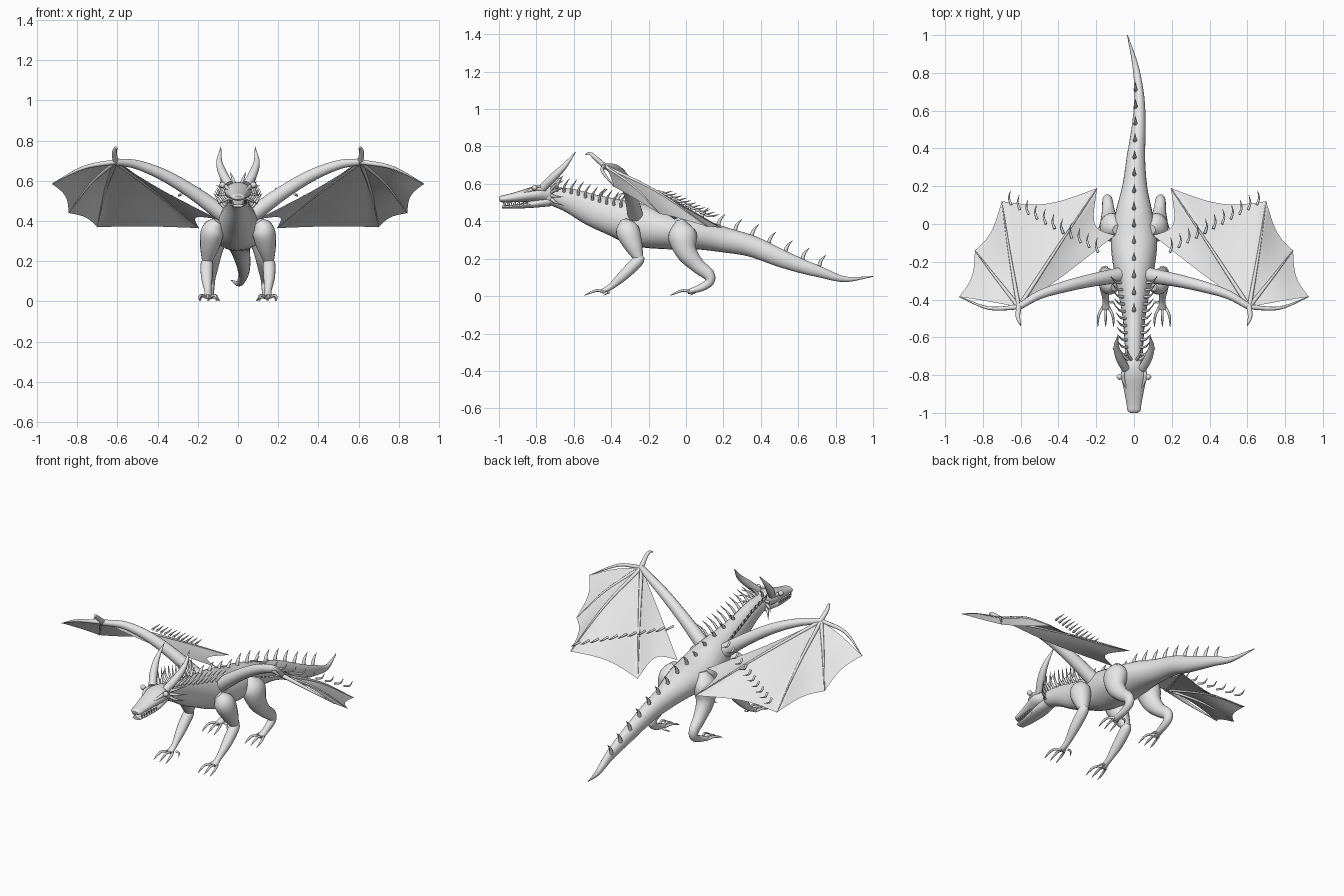
import bpy, bmesh, math
from mathutils import Vector

if "Cube" in bpy.data.objects:
    bpy.data.objects.remove(bpy.data.objects["Cube"])

grey = bpy.data.materials.new("plain grey")
grey.use_nodes = True
grey.diffuse_color = (0.8, 0.8, 0.8, 1)
grey.node_tree.nodes["Principled BSDF"].inputs["Base Color"].default_value = (0.8, 0.8, 0.8, 1)

X, Y, Z = Vector((1, 0, 0)), Vector((0, 1, 0)), Vector((0, 0, 1))


def spline(pts, n=5):
    """Smooth curve through tuples (x, y, z, radius[, second radius])."""
    pts = [Vector(p if len(p) != 4 else (*p, p[3])) for p in pts]
    ext = [2 * pts[0] - pts[1]] + pts + [2 * pts[-1] - pts[-2]]
    out = []
    for a, b, c, d in zip(ext, ext[1:], ext[2:], ext[3:]):
        for k in range(n):
            t = k / n
            out.append(b + 0.5 * t * ((c - a) + t * ((2 * a - 5 * b + 4 * c - d)
                                                     + t * (3 * (b - c) + d - a))))
    return out + [pts[-1]]


def tube(bm, pts, ref=X, seg=16, n=5):
    """Sweep an ellipse along a smooth path; radii run along ref and across it."""
    path = spline(pts, n)
    rings = []
    for i, p in enumerate(path):
        ahead, behind = path[min(i + 1, len(path) - 1)], path[max(i - 1, 0)]
        t = (Vector(ahead[:3]) - Vector(behind[:3])).normalized()
        u = (ref - ref.dot(t) * t).normalized()
        v = t.cross(u)
        ring = []
        for k in range(seg):
            a = math.tau * k / seg
            ring.append(bm.verts.new(Vector(p[:3]) + u * math.cos(a) * max(p[3], 0.001)
                                     + v * math.sin(a) * max(p[4], 0.001)))
        rings.append(ring)
    for r, s in zip(rings, rings[1:]):
        for k in range(seg):
            bm.faces.new((r[k], r[(k + 1) % seg], s[(k + 1) % seg], s[k]))
    bm.faces.new(rings[0][::-1])
    bm.faces.new(rings[-1])


def spike(bm, base, mid, tip, r, ref=X):
    """Curved cone; mid and tip are offsets from the base."""
    b = Vector(base)
    tube(bm, [(*b, r), (*(b + Vector(mid)), r * 0.75), (*(b + Vector(tip)), 0.001)], ref, 8, 3)


def finish(name, bm, mirror=False):
    bmesh.ops.recalc_face_normals(bm, faces=bm.faces)
    me = bpy.data.meshes.new(name)
    bm.to_mesh(me)
    bm.free()
    ob = bpy.data.objects.new(name, me)
    bpy.context.collection.objects.link(ob)
    me.materials.append(grey)
    if mirror:
        ob.modifiers.new("Mirror", "MIRROR").use_mirror_merge = False
    bpy.ops.object.select_all(action="DESELECT")
    ob.select_set(True)
    bpy.context.view_layer.objects.active = ob
    bpy.ops.object.shade_smooth_by_angle(angle=math.radians(50))
    return ob


def part(name, pts, ref=X, mirror=True, seg=16):
    bm = bmesh.new()
    tube(bm, pts, ref, seg)
    return finish(name, bm, mirror)


# Neck, trunk and tail in one sweep
body = [(0, -.74, .54, .045), (0, -.62, .51, .05, .065), (0, -.5, .46, .06, .085),
        (0, -.38, .42, .08, .1), (0, -.25, .38, .106, .115), (0, -.1, .35, .122, .1),
        (0, .05, .335, .1, .085), (.004, .2, .302, .066, .068), (.01, .35, .267, .049, .057),
        (.024, .5, .205, .038, .048), (.029, .62, .16, .03, .038), (.025, .72, .128, .023, .029),
        (.005, .85, .09, .015), (-.035, 1, .105, .002)]
part("body", body, mirror=False, seg=24)
rings = spline(body, 12)


def ring_at(y):
    return min(rings, key=lambda p: abs(p[1] - y))


# Head and jaws
part("head", [(0, -.7, .54, .036), (0, -.745, .548, .052, .046), (0, -.8, .547, .068, .042),
              (0, -.88, .534, .053, .031), (0, -.95, .523, .04, .022), (0, -.985, .519, .035, .018),
              (0, -.999, .516, .022, .01)], mirror=False)
part("lower_jaw", [(0, -.73, .51, .04, .03), (0, -.82, .492, .046, .02),
                   (0, -.91, .479, .036, .011), (0, -.985, .477, .026, .008)], mirror=False)
part("brow_ridge", [(.05, -.75, .57, .008), (.06, -.81, .572, .01), (.04, -.87, .553, .005)], seg=8)
part("horn", [(.045, -.765, .58, .022), (.075, -.71, .635, .022), (.093, -.65, .695, .015),
              (.085, -.59, .77, .001)])

bm = bmesh.new()
bmesh.ops.create_uvsphere(bm, u_segments=16, v_segments=10, radius=.015)
bmesh.ops.translate(bm, verts=bm.verts, vec=(.077, -.81, .58))
finish("eye", bm, True)

bm = bmesh.new()
for i in range(7):
    y, x = -.975 + i * .021, .029 + i * .0018
    spike(bm, (x, y, .506), (0, 0, -.01), (0, .003, -.022), .005)
    spike(bm, (x - .004, y + .01, .48), (0, 0, .01), (0, .003, .02), .004)
finish("teeth", bm, True)

# Spines along the back and tail
bm = bmesh.new()
for i in range(14):
    y = -.46 + i * .09
    p = ring_at(y)
    h = .045 if i < 5 else .068
    spike(bm, (p[0] * .3, y, p[2] + p[4] - .008), (0, .012, h * .55), (0, .04, h), .011)
finish("back_spines", bm)

# Side spines on the neck, and cheek spines behind the jaw
bm = bmesh.new()
for i in range(11):
    y = -.69 + i * .038
    p = ring_at(y)
    base = (p[3] * .72, y, p[2] + p[4] * .65)
    spike(bm, base, (.026, .003, .032), (.052, .03, .072), .008)
for i in range(5):
    a = math.radians(-30 + i * 25)
    c, s = math.cos(a), math.sin(a)
    spike(bm, (.04 * c, -.72, .54 + .04 * s), (.035 * c, .02, .035 * s),
          (.075 * c, .065, .07 * s), .009)
finish("neck_spines", bm, True)

# Row of low spines lying back over each wing
bm = bmesh.new()
start, end = Vector((.19, -.15, .56)), Vector((.65, .1, .435))
for i in range(11):
    spike(bm, start.lerp(end, i / 10), (.012, .038, -.008), (.004, .078, .002), .007)
finish("wing_spines", bm, True)

# Legs
part("front_upper_leg", [(.1, -.33, .4, .025), (.125, -.315, .355, .056, .062),
                         (.14, -.285, .28, .05, .052), (.155, -.25, .195, .024)])
part("front_lower_leg", [(.152, -.235, .215, .018), (.155, -.26, .185, .031), (.155, -.33, .115, .028),
                         (.15, -.4, .052, .017), (.15, -.45, .024, .022, .012)])
part("hind_leg", [(.09, -.03, .4, .025), (.115, -.02, .33, .062, .076), (.13, 0, .24, .05, .058),
                  (.135, .06, .165, .036, .04), (.14, .12, .115, .028, .033), (.14, .125, .075, .024),
                  (.14, .08, .045, .02), (.145, .01, .022, .022, .012)])

bm = bmesh.new()
for x, y, z in ((.15, -.445, .022), (.145, .015, .022)):
    for s in (-1, 0, 1):
        tube(bm, [(x + s * .012, y + .01, z, .008), (x + s * .034, y - .03, z + .008, .007),
                  (x + s * .041, y - .065, z - .003, .006), (x + s * .041, y - .1, .003, .001)], X, 8, 3)
    spike(bm, (x - .02, y + .03, z), (-.02, 0, -.004), (-.035, -.025, -.018), .007, Z)
finish("claws", bm, True)

# Wing arm, thumb claw and finger bones
wrist = (.61, -.44, .695)
part("wing_arm", [(.07, -.27, .43, .042), (.21, -.295, .533, .035), (.36, -.33, .624, .03),
                  (.5, -.375, .68, .023), (*wrist, .016)], Y)
part("thumb_claw", [(.608, -.43, .69, .015), (.615, -.485, .74, .012), (.608, -.515, .763, .008),
                    (.6, -.54, .755, .001)])
fingers = [[wrist, (.77, -.41, .655), (.925, -.385, .585)],
           [wrist, (.735, -.28, .585), (.842, -.14, .44)],
           [wrist, (.66, -.15, .555), (.7, .12, .37)],
           [wrist, (.405, -.125, .54), (.195, .19, .365)],
           [wrist, (.37, -.27, .55), (.1, -.06, .41)]]
bm = bmesh.new()
tube(bm, [(*wrist, .013), (.77, -.445, .665, .009), (.925, -.385, .585, .002)], Z, 8)
for _, mid, tip in fingers[1:4]:
    tube(bm, [(*wrist, .012), (*mid, .007), (*tip, .002)], Z, 8)
finish("wing_fingers", bm, True)

# Wing membrane: one scalloped, slightly sagging panel between neighbouring fingers
bm = bmesh.new()
N, M = 12, 10
curves = [[Vector(p[:3]) for p in spline([(*q, 0) for q in f], N // 2)] for f in fingers]
for A, B, dip, sag in zip(curves, curves[1:], (.09, .08, .08, .13), (.005, .01, .02, .01)):
    grid = []
    for i in range(1, N + 1):
        row = []
        for j in range(M + 1):
            s = j / M
            curve = math.sin(math.pi * s) * (i / N) ** 2
            p = A[i].lerp(B[i], s).lerp(Vector(wrist), dip * curve)
            row.append(bm.verts.new(p - Z * sag * curve))
        grid.append(row)
    tip = bm.verts.new(wrist)
    for j in range(M):
        bm.faces.new((tip, grid[0][j], grid[0][j + 1]))
        for i in range(N - 1):
            bm.faces.new((grid[i][j], grid[i + 1][j], grid[i + 1][j + 1], grid[i][j + 1]))
bmesh.ops.remove_doubles(bm, verts=bm.verts, dist=.0005)
finish("wing_membrane", bm, True)
